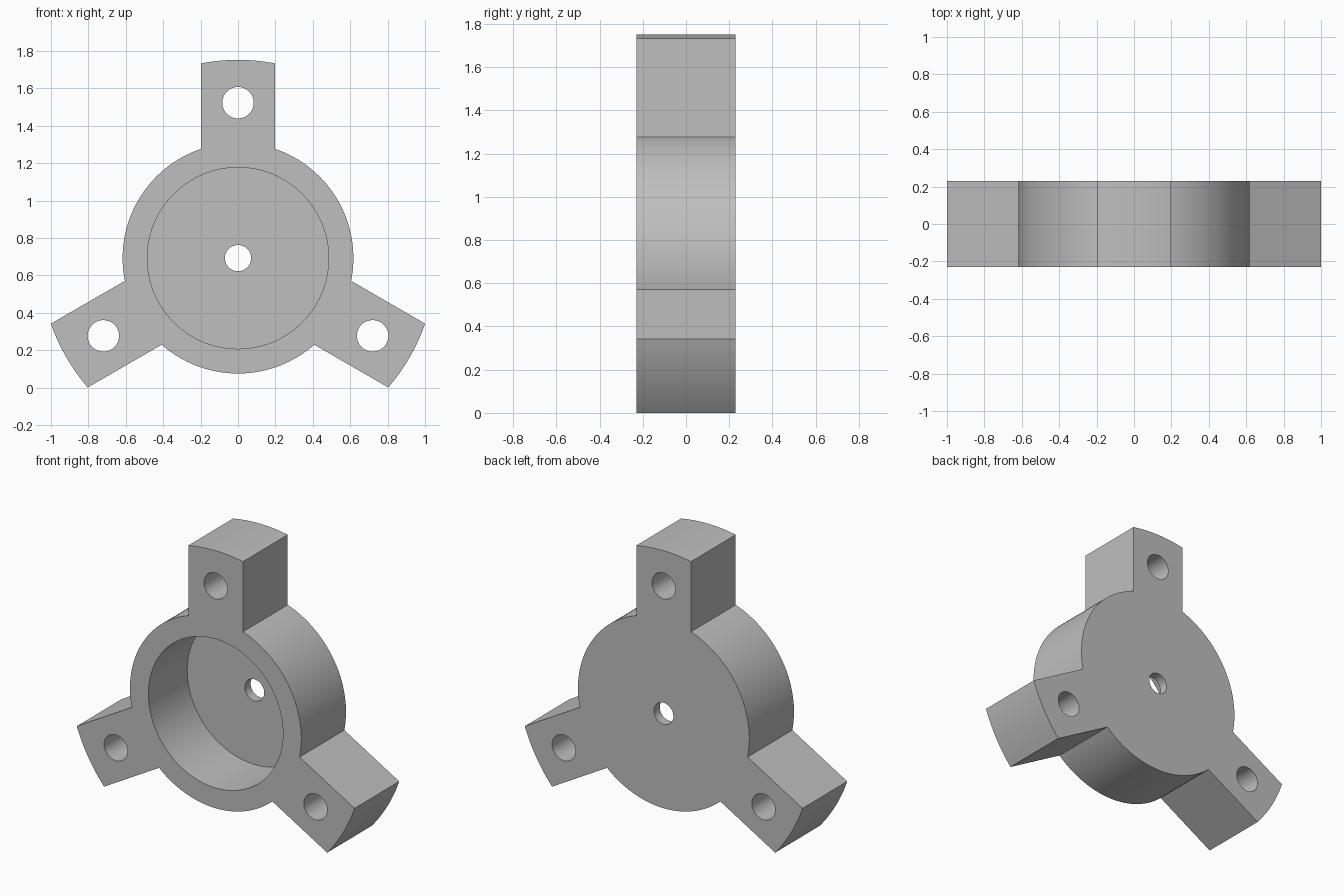
import bpy, bmesh
from math import sin, cos, asin, pi, radians
from mathutils import Matrix, Vector

if "Cube" in bpy.data.objects:
    bpy.data.objects.remove(bpy.data.objects["Cube"])

HUB_R, TIP_R, ARM_HALF = 0.617, 1.06, 0.197
HALF_DEPTH, CENTRE_Z = 0.23, 0.692
POCKET_R, POCKET_FLOOR_Y = 0.485, 0.17
BORE_R, BOLT_R, BOLT_DIST = 0.07, 0.084, 0.831
ARM_ANGLES = [pi / 2 + k * 2 * pi / 3 for k in range(3)]

grey = bpy.data.materials.new("plain grey")
grey.use_nodes = True
colour = (0.52, 0.52, 0.52, 1)
grey.diffuse_color = colour
grey.node_tree.nodes["Principled BSDF"].inputs["Base Color"].default_value = colour


def polar(r, a, y=0):
    return Vector((r * cos(a), y, CENTRE_Z + r * sin(a)))


def arc(r, start, end, steps):
    return [polar(r, start + (end - start) * i / steps, -HALF_DEPTH) for i in range(steps + 1)]


def add_object(name, bm):
    bmesh.ops.recalc_face_normals(bm, faces=bm.faces)
    mesh = bpy.data.meshes.new(name)
    bm.to_mesh(mesh)
    bm.free()
    mesh.materials.append(grey)
    obj = bpy.data.objects.new(name, mesh)
    bpy.context.collection.objects.link(obj)
    return obj


def drill(body, centre, radius, y0, y1):
    """Cut a round hole running front to back."""
    bm = bmesh.new()
    place = Matrix.Translation(centre + Vector((0, (y0 + y1) / 2, 0))) @ Matrix.Rotation(pi / 2, 4, 'X')
    bmesh.ops.create_cone(bm, cap_ends=True, segments=72, radius1=radius, radius2=radius,
                          depth=y1 - y0, matrix=place)
    cutter = add_object("hole_cutter", bm)
    cutter.hide_render = True
    cut = body.modifiers.new("hole", 'BOOLEAN')
    cut.operation, cut.solver, cut.object = 'DIFFERENCE', 'EXACT', cutter
    bpy.context.view_layer.objects.active = body
    bpy.ops.object.modifier_apply(modifier=cut.name)
    bpy.data.objects.remove(cutter)


# Three-armed body outline: rounded tips joined by hub arcs
tip, root = asin(ARM_HALF / TIP_R), asin(ARM_HALF / HUB_R)
outline = []
for a in ARM_ANGLES:
    outline += arc(TIP_R, a - tip, a + tip, 12)
    outline += arc(HUB_R, a + root, a + 2 * pi / 3 - root, 32)
bm = bmesh.new()
front = bm.faces.new([bm.verts.new(p) for p in outline])
back = bmesh.ops.extrude_face_region(bm, geom=[front])
bmesh.ops.translate(bm, vec=(0, 2 * HALF_DEPTH, 0),
                    verts=[v for v in back["geom"] if isinstance(v, bmesh.types.BMVert)])
body = add_object("three_arm_hub", bm)

# Front pocket, centre bore and arm bolt holes
drill(body, polar(0, 0), POCKET_R, -0.4, POCKET_FLOOR_Y)
drill(body, polar(0, 0), BORE_R, -0.4, 0.4)
for a in ARM_ANGLES:
    drill(body, polar(BOLT_DIST, a), BOLT_R, -0.4, 0.4)

# Smooth curved walls with crisp edges
bpy.ops.object.select_all(action='DESELECT')
body.select_set(True)
bpy.context.view_layer.objects.active = body
bpy.ops.object.shade_smooth_by_angle(angle=radians(30))
